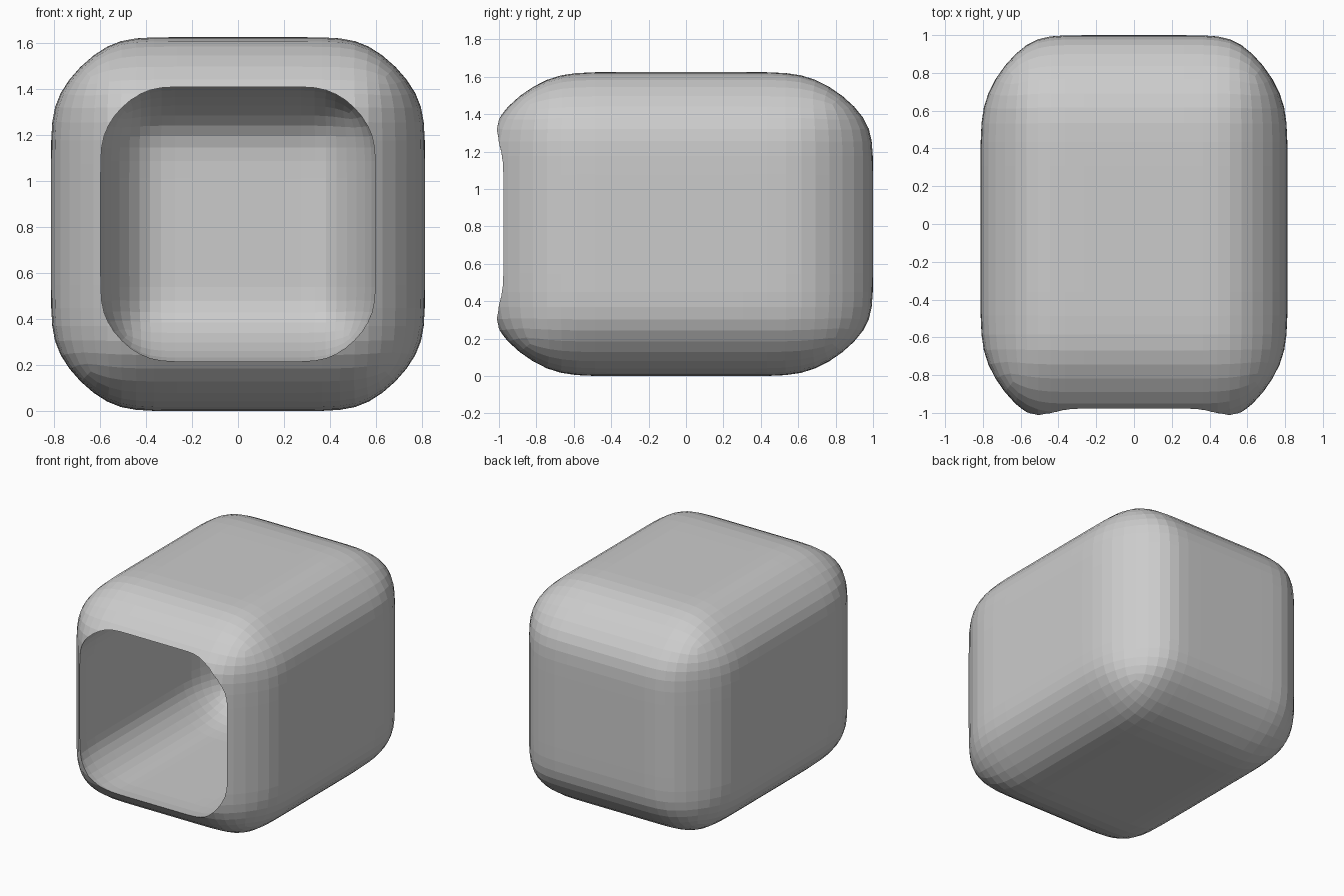
import bpy
import bmesh

cube = bpy.data.objects.get("Cube")
if cube:
    bpy.data.objects.remove(cube, do_unlink=True)

HALF = 0.8125      # half width and half height of the shell
STRETCH = 1.262    # depth relative to width
CHAMFER = 0.2475   # edge chamfer before smoothing
SUPPORT = 0.34     # distance of the loops that keep the sides flat


def apply_modifier(obj, modifier):
    bpy.context.view_layer.objects.active = obj
    bpy.ops.object.modifier_apply(modifier=modifier.name)


def soft_box(name, width_scale, y):
    """Chamfered cube with support loops, subdivided and stretched along y."""
    bm = bmesh.new()
    bmesh.ops.create_cube(bm, size=2 * HALF)
    bmesh.ops.bevel(bm, geom=bm.edges[:], offset=CHAMFER, offset_type='OFFSET',
                    segments=1, profile=0.5, affect='EDGES')
    for axis in ((1, 0, 0), (0, 1, 0), (0, 0, 1)):
        for side in (-SUPPORT, SUPPORT):
            bmesh.ops.bisect_plane(bm, geom=bm.verts[:] + bm.edges[:] + bm.faces[:],
                                   plane_co=[side * a for a in axis], plane_no=axis)
    bmesh.ops.scale(bm, vec=(width_scale, STRETCH, width_scale), verts=bm.verts)
    bmesh.ops.translate(bm, vec=(0, y, HALF), verts=bm.verts)
    mesh = bpy.data.meshes.new(name)
    bm.to_mesh(mesh)
    bm.free()
    obj = bpy.data.objects.new(name, mesh)
    bpy.context.collection.objects.link(obj)
    subdivision = obj.modifiers.new("subdivision", 'SUBSURF')
    subdivision.levels = 2
    apply_modifier(obj, subdivision)
    return obj


# Thick outer shell
shell = soft_box("hollow_shell", 1, -0.026)

# Narrower copy, pushed forward to open the front and leave a back wall
cavity = soft_box("cavity_cutter", 0.753, -0.326)
cavity.hide_render = True

cut = shell.modifiers.new("cavity", 'BOOLEAN')
cut.operation = 'DIFFERENCE'
cut.solver = 'EXACT'
cut.object = cavity
apply_modifier(shell, cut)
bpy.data.objects.remove(cavity, do_unlink=True)
